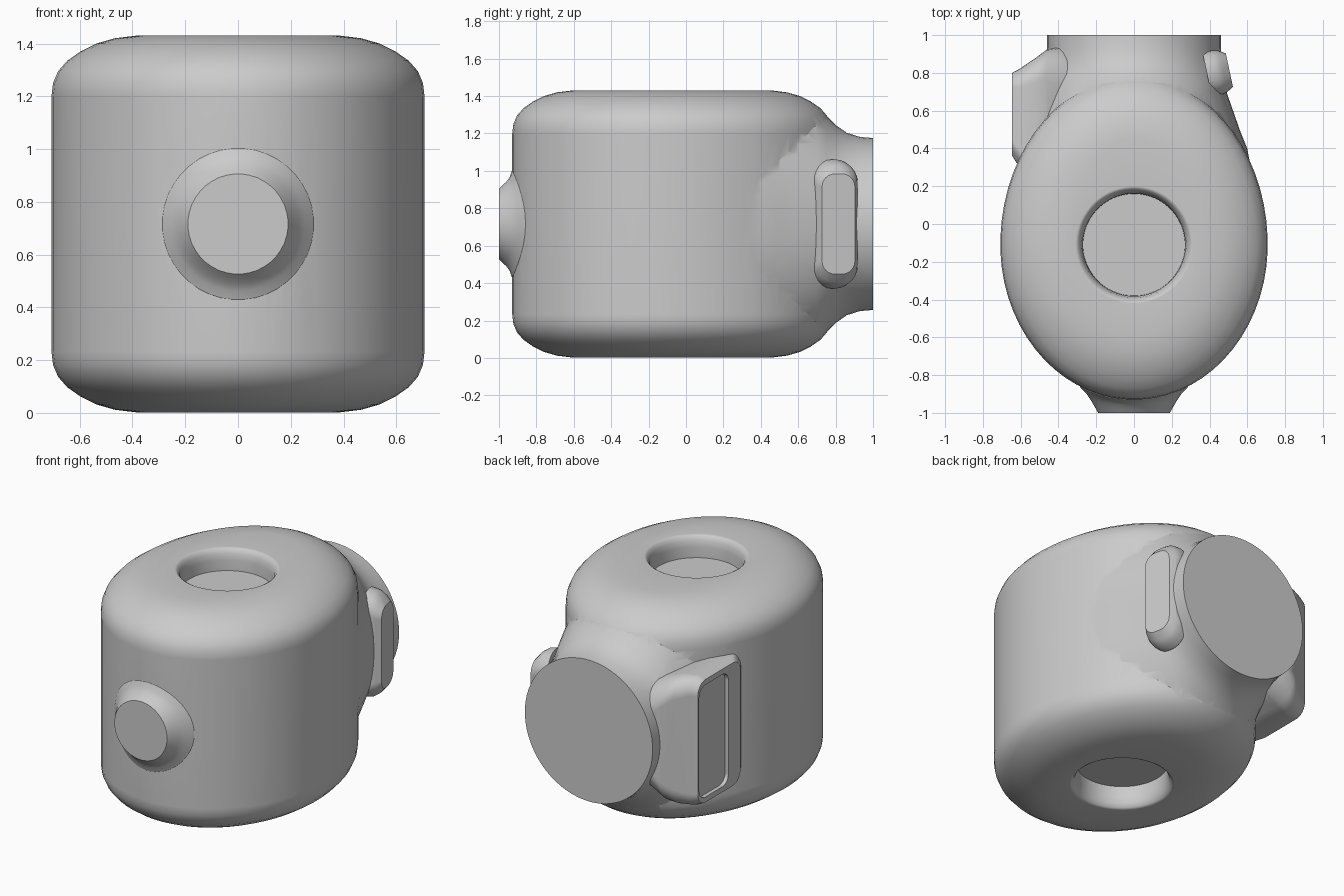
import bpy, bmesh
from math import sin, cos, pi, copysign, radians, sqrt
from mathutils import Matrix, Vector

if "Cube" in bpy.data.objects:
    bpy.data.objects.remove(bpy.data.objects["Cube"])

MID = 0.716   # height of the horizontal mid plane


def loft(name, rings):
    """Skin a list of equal-length point rings and cap both ends."""
    bm = bmesh.new()
    loops = [[bm.verts.new(p) for p in ring] for ring in rings]
    n = len(loops[0])
    for a, b in zip(loops, loops[1:]):
        for i in range(n):
            j = (i + 1) % n
            bm.faces.new((a[i], a[j], b[j], b[i]))
    bm.faces.new(loops[0])
    bm.faces.new(loops[-1])
    bmesh.ops.recalc_face_normals(bm, faces=bm.faces)
    mesh = bpy.data.meshes.new(name)
    bm.to_mesh(mesh)
    bm.free()
    ob = bpy.data.objects.new(name, mesh)
    bpy.context.collection.objects.link(ob)
    return ob


def oval(a, b, n=2.0, count=64, back=None):
    """2D superellipse with half sizes a, b; back is b on the +v side."""
    pts = []
    for i in range(count):
        t = 2 * pi * (i + 0.5) / count
        c, s = cos(t), sin(t)
        bb = back if back and s > 0 else b
        pts.append((a * copysign(abs(c) ** (2 / n), c),
                    bb * copysign(abs(s) ** (2 / n), s)))
    return pts


def round_rect(a, b, r, steps=6):
    """2D rounded rectangle with half sizes a, b."""
    pts = []
    for k, (sx, sy) in enumerate(((1, 1), (-1, 1), (-1, -1), (1, -1))):
        for i in range(steps + 1):
            t = (k + i / steps) * pi / 2
            pts.append((sx * (a - r) + r * cos(t), sy * (b - r) + r * sin(t)))
    return pts


def combine(target, other, operation):
    mod = target.modifiers.new(operation, 'BOOLEAN')
    mod.object, mod.operation, mod.solver = other, operation, 'EXACT'
    bpy.context.view_layer.objects.active = target
    bpy.ops.object.modifier_apply(modifier=mod.name)
    bpy.data.objects.remove(other, do_unlink=True)


# Main body: oval drum, longer at the back, with soft edges and a well in both ends
RX, RY, RBACK, CY = 0.708, 0.82, 0.89, -0.11
half = [(0.0, 1.20), (0.006, 1.25), (0.025, 1.295), (0.06, 1.335), (0.11, 1.37),
        (0.17, 1.40), (0.24, 1.42), (0.33, 1.431)]
upper = [(RX - d, RY - d, RBACK - d, z) for d, z in half]
upper += [(r, r, r, z) for r, z in ((0.31, 1.431), (0.295, 1.422), (0.28, 1.40),
                                    (0.272, 1.36), (0.27, 1.292))]
lower = [(a, b, c, 2 * MID - z) for a, b, c, z in reversed(upper)]
body = loft("body", [[(x, y + CY, z) for x, y in oval(a, b, back=c)]
                     for a, b, c, z in lower + upper])

# Rear neck: flows from a boxy section to a flat round end
stations = [(0.24, 0.62, 0.66, 2.7), (0.32, 0.615, 0.685, 2.6), (0.40, 0.60, 0.693, 2.5),
            (0.50, 0.56, 0.693, 2.4), (0.60, 0.525, 0.675, 2.25), (0.70, 0.49, 0.63, 2.15),
            (0.75, 0.478, 0.58, 2.1), (0.80, 0.47, 0.53, 2.0), (0.86, 0.464, 0.488, 2.0),
            (0.93, 0.46, 0.466, 2.0), (1.0, 0.46, 0.46, 2.0)]
neck = loft("neck", [[(x, y, z + MID) for x, z in oval(w, h, n)]
                     for y, w, h, n in stations])


# Front knob: round boss whose foot follows the curve of the body
def front_y(x):
    return CY - RY * sqrt(1 - (x / RX) ** 2)


knob_rings = [[(x, -0.6, z + MID) for x, z in oval(0.29, 0.29, 2, 40)]]
for r, w in ((0.29, 1.06), (0.285, 0.97), (0.255, 0.84), (0.228, 0.58), (0.205, 0.24), (0.19, 0)):
    knob_rings.append([(x, w * front_y(x) - (1 - w), z + MID)
                       for x, z in oval(r, r, 2, 40)])
knob = loft("knob", knob_rings)

# Left pad: flat raised panel that slopes back into the neck, with a sunken face
pad_levels = [(-0.20, 0.30, 0.92, 0.30, 0.2), (-0.36, 0.30, 0.94, 0.36, 0.2),
              (-0.46, 0.29, 0.925, 0.405, 0.16), (-0.52, 0.28, 0.88, 0.42, 0.13),
              (-0.60, 0.29, 0.825, 0.42, 0.1), (-0.645, 0.36, 0.80, 0.40, 0.08)]
pad = loft("pad", [[(x, (y0 + y1) / 2 + u, MID + v)
                    for u, v in round_rect((y1 - y0) / 2, h, r)]
                   for x, y0, y1, h, r in pad_levels])
recess = loft("recess", [[(x, 0.635 + u, MID + v) for u, v in round_rect(0.15, 0.365, 0.06)]
                         for x in (-0.7, -0.62)])

# Right button: long rounded key, turned to follow the neck
turn = Matrix.Translation((0.505, 0.815, MID)) @ Matrix.Rotation(radians(12), 4, 'Z')
button_levels = [(-0.12, 0.12, 0.345, 0.11), (-0.07, 0.12, 0.335, 0.11),
                 (-0.035, 0.112, 0.31, 0.10), (0.0, 0.09, 0.268, 0.07)]
button = loft("button", [[turn @ Vector((x, u, v)) for u, v in round_rect(a, b, r)]
                         for x, a, b, r in button_levels])

# Join everything into one shell
for part in (neck, knob, pad, button):
    combine(body, part, 'UNION')
combine(body, recess, 'DIFFERENCE')
body.select_set(True)
bpy.context.view_layer.objects.active = body
bpy.ops.object.shade_smooth_by_angle(angle=radians(35))
weighted = body.modifiers.new("weighted_normals", 'WEIGHTED_NORMAL')
weighted.keep_sharp = True
